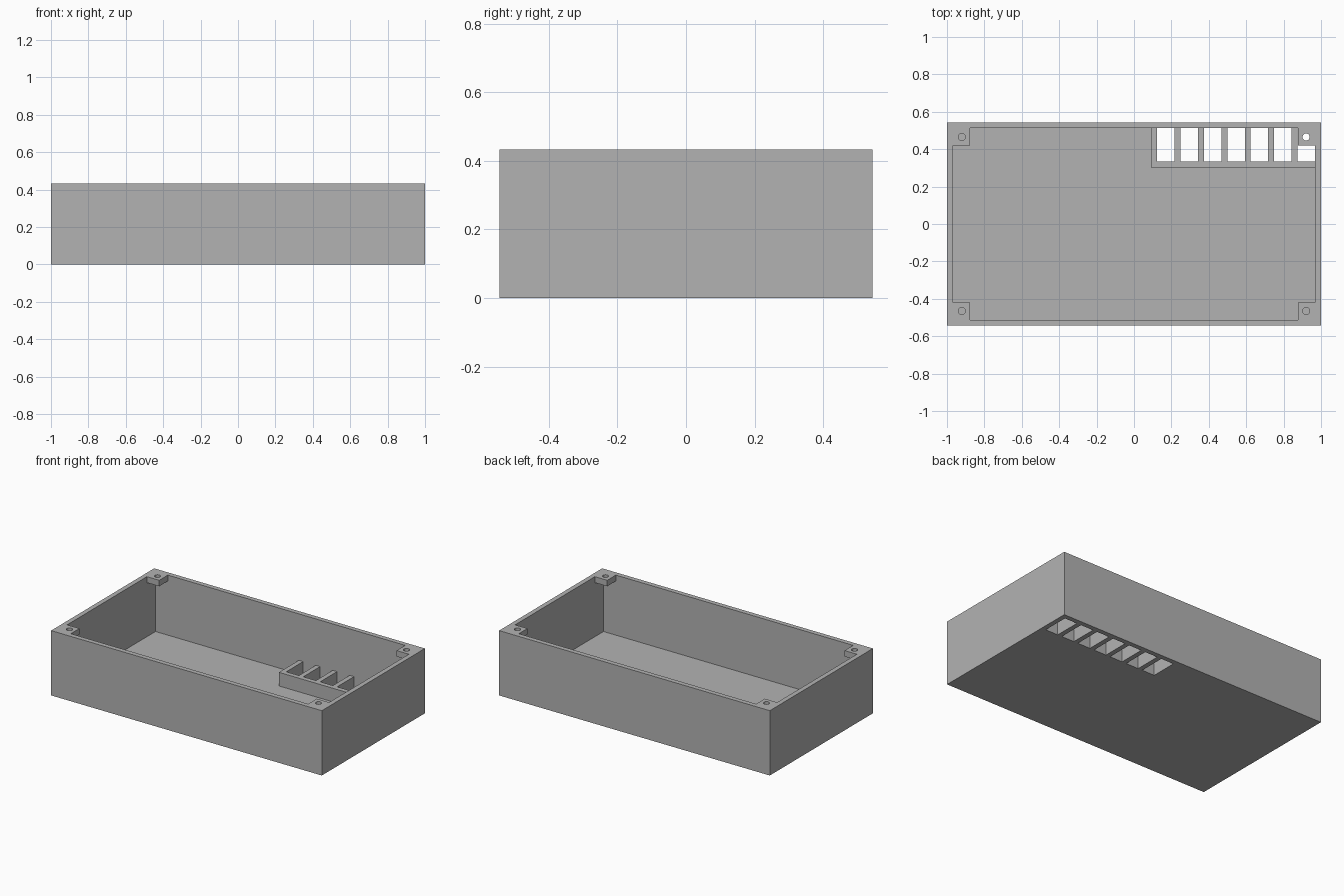
import bpy
import bmesh

cube = bpy.data.objects.get("Cube")
if cube:
    bpy.data.objects.remove(cube, do_unlink=True)

# Main dimensions
HX, HY, HEIGHT = 1.0, 0.544, 0.433
WALL = 0.032
IX, IY = HX - WALL, HY - WALL        # inner wall faces
TAB = 0.091                          # corner tab size inside the walls
TAB_Z = HEIGHT - 0.04                # underside of corner tabs
BAY_X, BAY_Y, BAY_Z = 0.091, 0.302, 0.123

grey = bpy.data.materials.new("plain grey")
grey.use_nodes = True
colour = (0.45, 0.45, 0.45, 1)
grey.diffuse_color = colour
grey.node_tree.nodes["Principled BSDF"].inputs["Base Color"].default_value = colour


def finish(name, bm):
    mesh = bpy.data.meshes.new(name)
    bm.to_mesh(mesh)
    bm.free()
    mesh.materials.append(grey)
    obj = bpy.data.objects.new(name, mesh)
    bpy.context.collection.objects.link(obj)
    return obj


def box(name, x, y, z):
    """Box spanning the given (low, high) ranges."""
    bm = bmesh.new()
    bmesh.ops.create_cube(bm, size=1)
    for v in bm.verts:
        v.co = [r[0] if c < 0 else r[1] for c, r in zip(v.co, (x, y, z))]
    return finish(name, bm)


def peg(name, x, y, radius):
    bm = bmesh.new()
    bmesh.ops.create_cone(bm, cap_ends=True, segments=32, radius1=radius,
                          radius2=radius, depth=0.2)
    bmesh.ops.translate(bm, verts=bm.verts, vec=(x, y, HEIGHT))
    return finish(name, bm)


def combine(target, tool, operation):
    mod = target.modifiers.new(operation.lower(), 'BOOLEAN')
    mod.operation = operation
    mod.solver = 'EXACT'
    mod.object = tool
    bpy.context.view_layer.objects.active = target
    bpy.ops.object.modifier_apply(modifier=mod.name)
    bpy.data.objects.remove(tool, do_unlink=True)


# Open tray: a block hollowed below the tabs, then opened between them
tray = box("enclosure_tray", (-HX, HX), (-HY, HY), (0, HEIGHT))
above = HEIGHT + 0.1
combine(tray, box("cavity", (-IX, IX), (-IY, IY), (WALL, TAB_Z)), 'DIFFERENCE')
combine(tray, box("opening_long", (-IX, IX), (TAB - IY, IY - TAB), (0.2, above)), 'DIFFERENCE')
combine(tray, box("opening_wide", (TAB - IX, IX - TAB), (-IY, IY), (0.2, above)), 'DIFFERENCE')

# Screw holes through the corner tabs
for sx in (-1, 1):
    for sy in (-1, 1):
        combine(tray, peg("screw_hole", sx * 0.92, sy * 0.465, 0.019), 'DIFFERENCE')

# Raised terminal bay in the back corner, sunk into the walls and floor
combine(tray, box("terminal_bay", (BAY_X, IX + 0.01), (BAY_Y, IY + 0.01),
                  (0.016, BAY_Z)), 'UNION')

# Seven slots right through the bay, leaving thin ribs between them
SLOTS = 7
start = BAY_X + WALL
pitch = (IX - start + WALL) / SLOTS
for i in range(SLOTS):
    x = start + i * pitch
    combine(tray, box("slot", (x, x + pitch - WALL), (BAY_Y + WALL, IY), (-0.1, 0.2)),
            'DIFFERENCE')

# Crisp edges, rounded screw holes
bpy.ops.object.select_all(action='DESELECT')
tray.select_set(True)
bpy.context.view_layer.objects.active = tray
bpy.ops.object.shade_smooth_by_angle()
